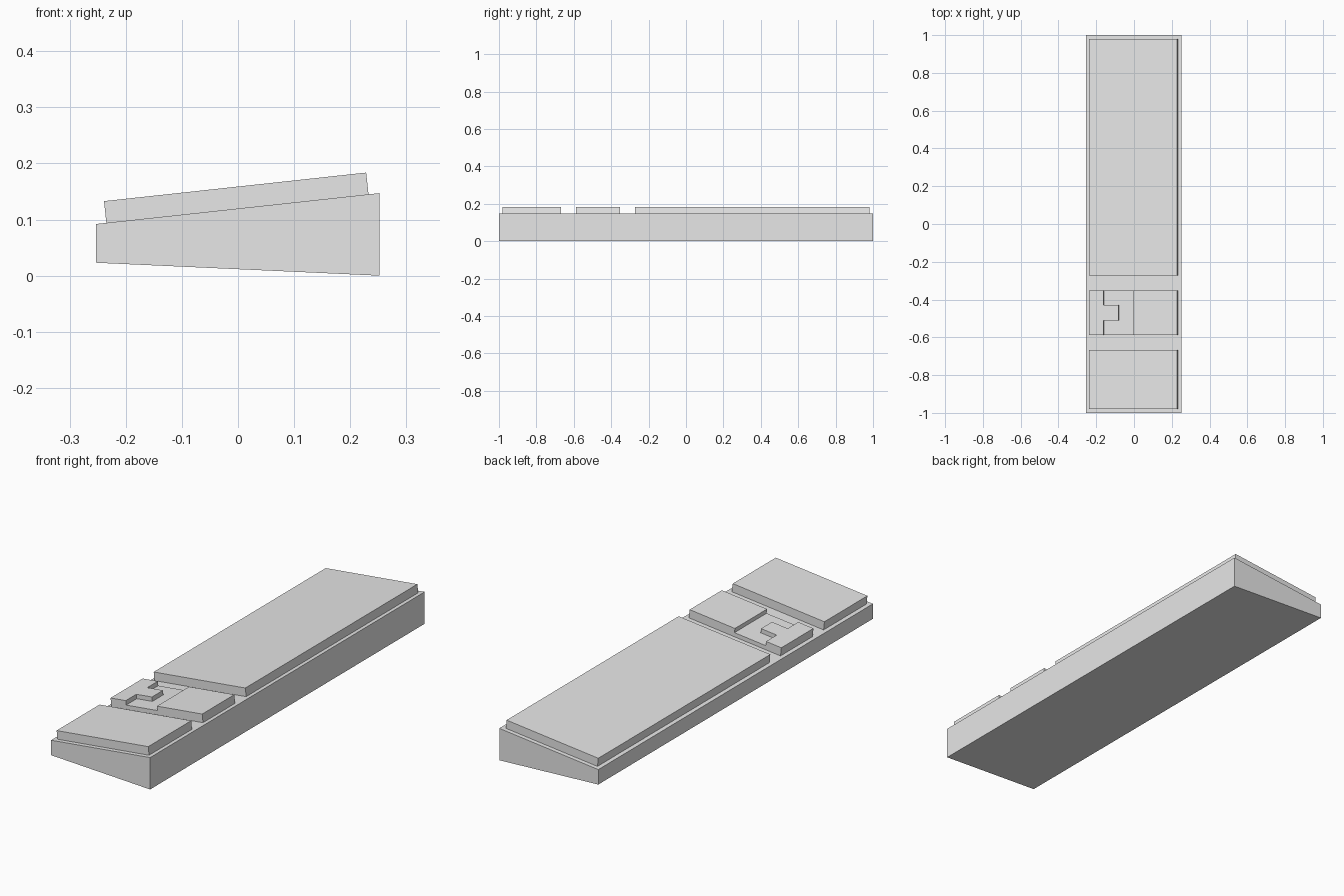
import bpy, bmesh, math
from mathutils import Matrix, Vector

if "Cube" in bpy.data.objects:
    bpy.data.objects.remove(bpy.data.objects["Cube"])

grey = bpy.data.materials.new("light_grey")
grey.diffuse_color = (0.8, 0.8, 0.8, 1)
grey.use_nodes = True
grey.node_tree.nodes["Principled BSDF"].inputs["Base Color"].default_value = grey.diffuse_color

TILT = math.atan2(0.055, 0.505)      # slope of the upper face
SLOPE = Matrix.Translation((0, 0, 0.1195)) @ Matrix.Rotation(-TILT, 4, 'Y')


def prism(name, points, offset, matrix=Matrix()):
    """Extrude a closed 3D outline along an offset vector."""
    bm = bmesh.new()
    face = bm.faces.new([bm.verts.new(p) for p in points])
    ext = bmesh.ops.extrude_face_region(bm, geom=[face])
    bmesh.ops.translate(bm, vec=Vector(offset),
                        verts=[g for g in ext["geom"] if isinstance(g, bmesh.types.BMVert)])
    bmesh.ops.recalc_face_normals(bm, faces=bm.faces)
    bm.transform(matrix)
    mesh = bpy.data.meshes.new(name)
    bm.to_mesh(mesh)
    bm.free()
    mesh.materials.append(grey)
    obj = bpy.data.objects.new(name, mesh)
    bpy.context.collection.objects.link(obj)
    return obj


def plate(name, plan, low, high):
    """Plate lying on the sloped upper face, from its plan outline."""
    return prism(name, [(u, y, low) for u, y in plan], (0, 0, high - low), SLOPE)


def rect(y0, y1):
    return [(-0.236, y0), (0.234, y0), (0.234, y1), (-0.236, y1)]


# wedge-shaped base
profile = [(-0.253, 0.023), (0.252, 0), (0.252, 0.147), (-0.253, 0.092)]
prism("wedge_base", [(x, -1, z) for x, z in profile], (0, 2, 0))

# raised slabs on the slope
plate("front_slab", rect(-0.98, -0.667), 0, 0.039)
plate("long_slab", rect(-0.273, 0.98), 0, 0.039)
middle = plate("middle_slab", rect(-0.587, -0.353), 0, 0.039)

# stepped recess across the middle slab, around a small tab
recess = [(0.002, -0.65), (0.002, -0.3), (-0.158, -0.3), (-0.158, -0.43),
          (-0.078, -0.43), (-0.078, -0.51), (-0.158, -0.51), (-0.158, -0.65)]
cutter = plate("recess_cutter", recess, 0.019, 0.08)
cutter.hide_render = True
cutter.hide_viewport = True
cut = middle.modifiers.new("recess", 'BOOLEAN')
cut.operation = 'DIFFERENCE'
cut.solver = 'EXACT'
cut.object = cutter
